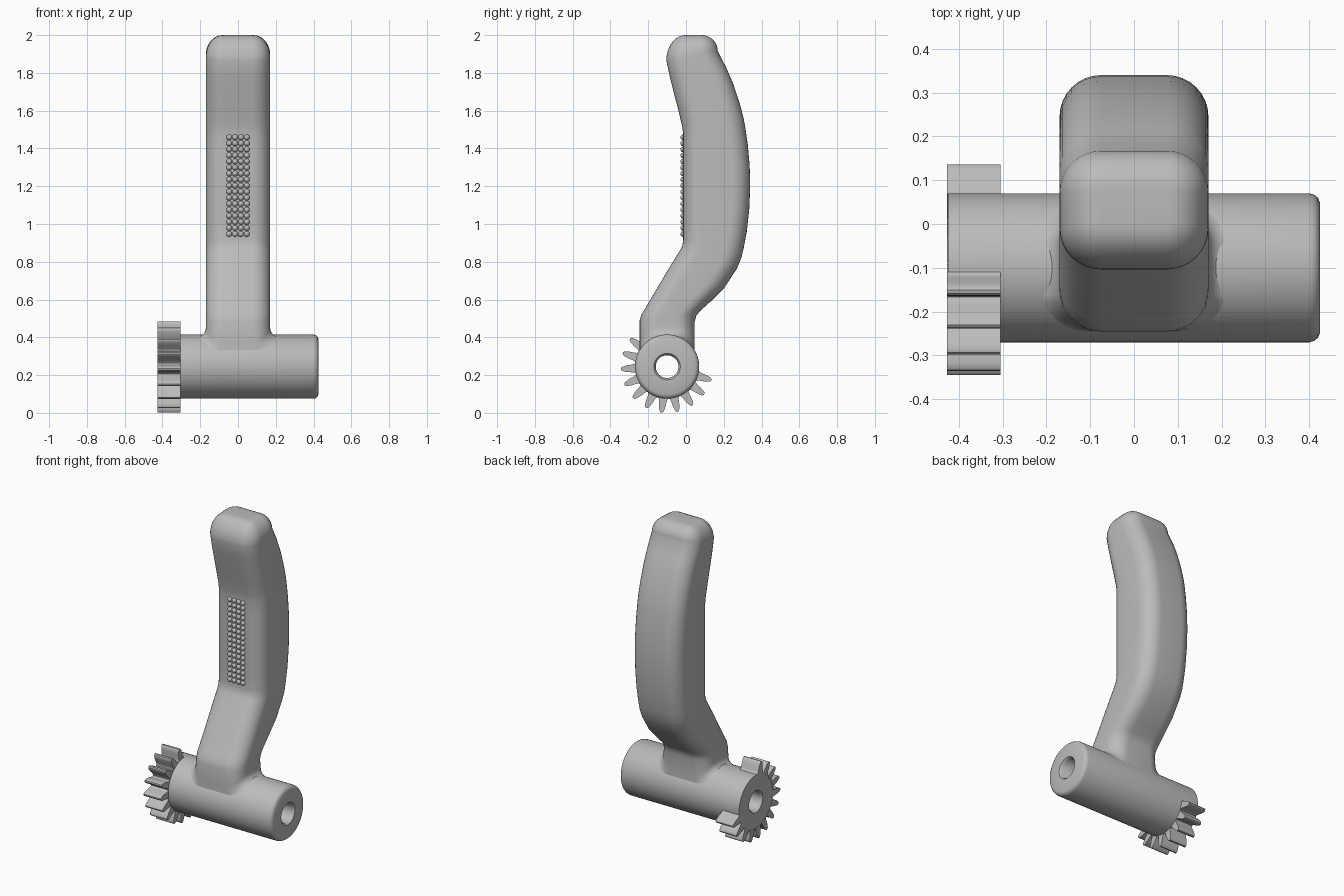
import bpy, bmesh
from math import sin, cos, pi, radians, sqrt
from mathutils import Matrix, Vector

if "Cube" in bpy.data.objects:
    bpy.data.objects.remove(bpy.data.objects["Cube"], do_unlink=True)

grey = bpy.data.materials.new("plain grey")
grey.use_nodes = True
colour = (0.5, 0.5, 0.5, 1)
grey.diffuse_color = colour
grey.node_tree.nodes["Principled BSDF"].inputs["Base Color"].default_value = colour

AXIS_Y, AXIS_Z, HUB_R = -0.1, 0.245, 0.17
HALF_W, CORNER = 0.17, 0.095


def finish(bm, name, angle=40):
    bmesh.ops.recalc_face_normals(bm, faces=bm.faces)
    mesh = bpy.data.meshes.new(name)
    bm.to_mesh(mesh)
    bm.free()
    mesh.materials.append(grey)
    obj = bpy.data.objects.new(name, mesh)
    bpy.context.collection.objects.link(obj)
    bpy.ops.object.select_all(action='DESELECT')
    obj.select_set(True)
    bpy.context.view_layer.objects.active = obj
    bpy.ops.object.shade_smooth_by_angle(angle=radians(angle))
    return obj


def bridge(bm, a, b):
    for i in range(len(a)):
        j = (i + 1) % len(a)
        bm.faces.new((a[i], a[j], b[j], b[i]))


# Hub: a bored tube turned around the x axis
bm = bmesh.new()
profile = [(-0.425, 0.07), (-0.425, HUB_R), (0.4, HUB_R), (0.411, 0.167), (0.42, 0.16),
           (0.425, 0.148), (0.425, 0.07), (0.413, 0.06), (-0.413, 0.06)]
SIDES = 72
rings = [[bm.verts.new((x, AXIS_Y + r * cos(2 * pi * k / SIDES), AXIS_Z + r * sin(2 * pi * k / SIDES)))
          for k in range(SIDES)] for x, r in profile]
for i in range(len(rings)):
    bridge(bm, rings[i], rings[(i + 1) % len(rings)])
finish(bm, "hub")

# Gear teeth: one rounded tooth outline repeated around part of the hub
bm = bmesh.new()
half = [(0.167, 0.029), (0.174, 0.023), (0.185, 0.0205), (0.21, 0.018), (0.23, 0.0135), (0.241, 0.009), (0.245, 0.004)]
outline = [(r, w) for r, w in half] + [(r, -w) for r, w in reversed(half)]
for n in range(13):
    a = radians(103 + 20 * n)
    ends = []
    for x in (-0.427, -0.305):
        ends.append([bm.verts.new((x, AXIS_Y + r * cos(a) - w * sin(a), AXIS_Z + r * sin(a) + w * cos(a)))
                     for r, w in outline])
        bm.faces.new(ends[-1])
    bridge(bm, *ends)
finish(bm, "gear_teeth", 35)


# Handle: rounded rectangles lofted from the hub up to the domed tip
def section(front, back, half_w, corner):
    """Rounded rectangle across the line from front to back (y, z)."""
    f, b = Vector((0, *front)), Vector((0, *back))
    mid, axis, d = (f + b) / 2, (b - f).normalized(), (b - f).length / 2
    pts = []
    for q, (sx, sy) in enumerate(((1, 1), (-1, 1), (-1, -1), (1, -1))):
        for k in range(9):
            t = q * pi / 2 + k * pi / 16
            u = sx * (half_w - corner) + corner * cos(t)
            v = sy * (d - corner) + corner * sin(t)
            pts.append(mid + axis * v + Vector((u, 0, 0)))
    return pts


loft = []
# Flared foot that follows the curve of the hub
for k in range(7):
    t = k * pi / 12
    flare, rise = 0.05 * (1 - sin(t)), 0.05 * (1 - cos(t))
    ring = section((-0.245, 0), (0.045, 0), HALF_W, 0.085)
    for p in ring:
        p.x *= 1 + flare / HALF_W
        p.z = AXIS_Z + sqrt(HUB_R ** 2 - (p.y - AXIS_Y) ** 2) + rise - 0.002
    loft.append(ring)
# Front and back of the grip as (y, z) pairs
stations = [((-0.245, 0.49), (0.045, 0.48)), ((-0.236, 0.52), (0.055, 0.515)),
            ((-0.218, 0.55), (0.075, 0.54)), ((-0.165, 0.64), (0.125, 0.585)),
            ((-0.1, 0.75), (0.205, 0.665)), ((-0.032, 0.86), (0.27, 0.765)),
            ((-0.019, 0.885), (0.293, 0.82)), ((-0.015, 0.915), (0.305, 0.87)),
            ((-0.015, 1.0), (0.322, 0.96)), ((-0.015, 1.1), (0.335, 1.08)),
            ((-0.015, 1.2), (0.34, 1.2)), ((-0.015, 1.3), (0.337, 1.31)),
            ((-0.015, 1.4), (0.327, 1.42)), ((-0.015, 1.48), (0.314, 1.51)),
            ((-0.021, 1.52), (0.305, 1.56)), ((-0.04, 1.6), (0.284, 1.64)),
            ((-0.066, 1.7), (0.251, 1.74)), ((-0.088, 1.79), (0.212, 1.83)),
            ((-0.104, 1.865), (0.168, 1.915))]
loft += [section(f, b, HALF_W, CORNER) for f, b in stations]
# Domed tip
for k in range(1, 10):
    t = k * pi / 18
    c, s = 1 - cos(t), sin(t)
    loft.append(section((-0.104 + 0.1 * c, 1.865 + 0.135 * s), (0.168 - 0.085 * c, 1.915 + 0.085 * s),
                        HALF_W - 0.09 * c, CORNER - 0.085 * c))
bm = bmesh.new()
rings = [[bm.verts.new(p) for p in ring] for ring in loft]
for low, high in zip(rings, rings[1:]):
    bridge(bm, low, high)
bm.faces.new(rings[-1])
finish(bm, "handle", 50)

# Grip bumps: rows of small beads on the front of the handle
bm = bmesh.new()
for col in range(4):
    for row in range(17):
        place = Matrix.Translation((0.0313 * (col - 1.5), -0.0145, 0.947 + 0.032 * row))
        bmesh.ops.create_icosphere(bm, subdivisions=2, radius=0.0155, matrix=place)
finish(bm, "grip_bumps", 60)
